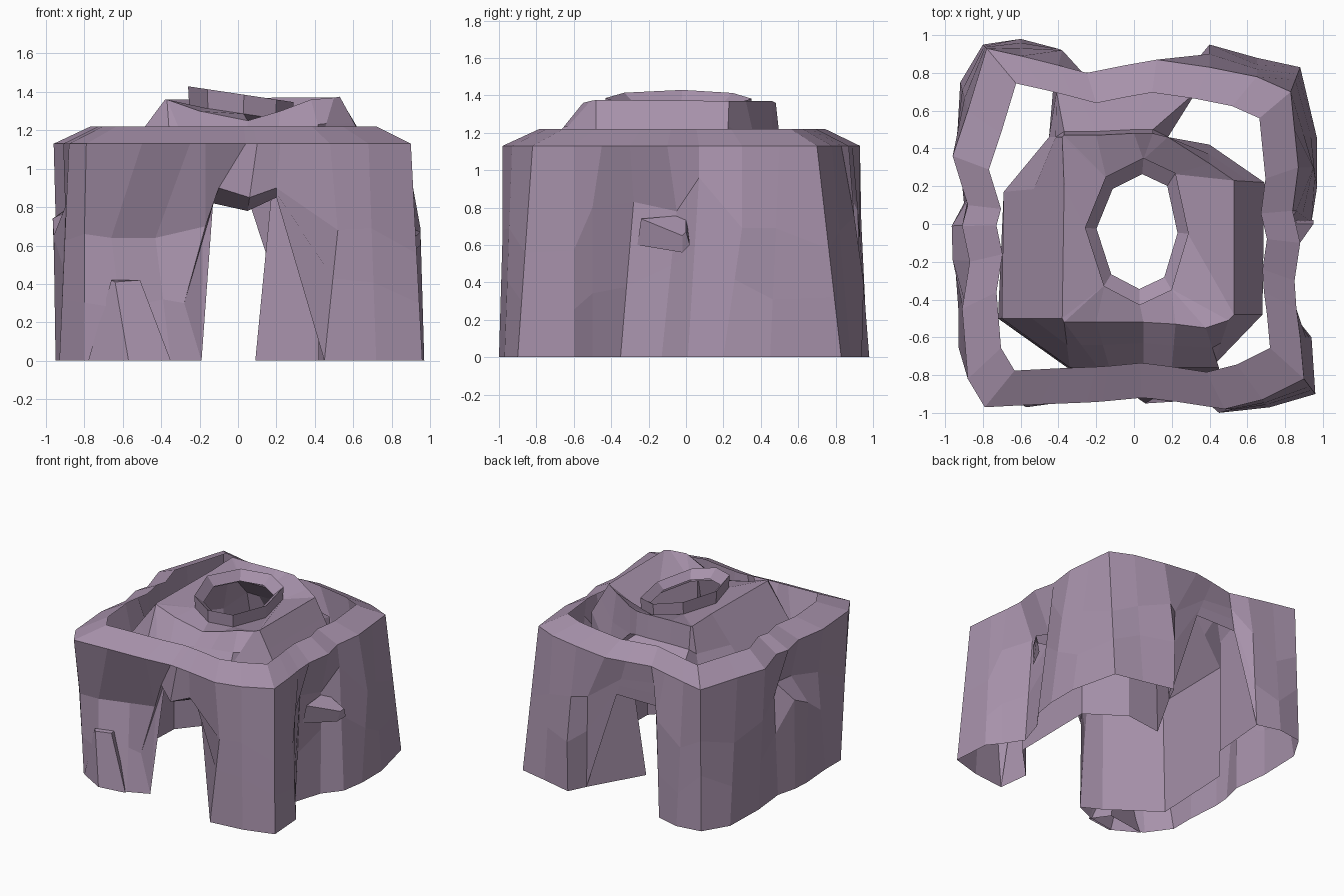
import bpy, bmesh, random
from mathutils import Vector as V
random.seed(4)

rock = bpy.data.materials.new("mauve rock")
rock.diffuse_color = (0.385, 0.285, 0.405, 1)


def make(name, rings, closed=True, cap=False):
    """Skin a sheet between rings that have equal point counts."""
    bm = bmesh.new()
    rows = [[bm.verts.new(p) for p in r] for r in rings]
    n = len(rows[0])
    for a, b in zip(rows, rows[1:]):
        for i in range(n if closed else n - 1):
            j = (i + 1) % n
            bm.faces.new((a[i], a[j], b[j], b[i]))
    if cap:
        bm.faces.new(rows[-1])
    bmesh.ops.remove_doubles(bm, verts=bm.verts, dist=0.0005)
    bmesh.ops.recalc_face_normals(bm, faces=bm.faces)
    me = bpy.data.meshes.new(name)
    bm.to_mesh(me)
    bm.free()
    me.materials.append(rock)
    ob = bpy.data.objects.new(name, me)
    bpy.context.collection.objects.link(ob)
    return ob


# Outer wall: top outline, counterclockwise from the front left corner
top = [(-.79, -.97), (-.5, -.955), (-.25, -.945), (-.17, -.94), (.04, -.92), (.1, -.925), (.22, -.94),
       (.48, -.98), (.68, -.93), (.9, -.82),
       (.88, -.6), (.86, -.45), (.85, -.3), (.88, -.1), (.84, .07), (.87, .3), (.85, .5), (.83, .7),
       (.65, .78), (.4, .83), (.12, .87), (-.05, .84), (-.25, .8), (-.4, .84), (-.6, .89), (-.78, .93),
       (-.88, .6), (-.96, .36), (-.88, .1), (-.91, -.01), (-.87, -.2), (-.91, -.45), (-.88, -.82)]
# Foot outline
foot = [(-.8, -.83), (-.58, -.96), (-.35, -.92), (-.19, -.85), (-.13, -.76), (.05, -.74), (.2, -.78),
        (.45, -1.0), (.72, -.97), (.96, -.9),
        (.94, -.6), (.86, -.5), (.76, -.35), (.83, -.13), (.94, .01), (.97, .2), (.97, .45), (.88, .83),
        (.65, .88), (.4, .94), (.33, .8), (.06, .8), (-.3, .8), (-.41, .93), (-.6, .98), (-.8, .95),
        (-.92, .75), (-.93, .4), (-.9, .11), (-.94, -.05), (-.95, -.18), (-.93, -.45), (-.93, -.65)]
# Feet that hang over the front and back doorways
arch = {4: .82, 5: .78, 6: .85, 21: .82, 22: .82}
# Ledges, overhangs and bulges half way up
ledge = {0: (-.8, -.88, .66), 1: (-.66, -.84, .64), 2: (-.43, -.77, .64), 3: (-.17, -.82, .7),
         4: (-.1, -.84, .9), 5: (.06, -.95, .85), 6: (.2, -.9, .9), 7: (.52, -.98, .68),
         11: (.86, -.5, .8), 12: (.75, -.28, .83), 13: (.78, -.05, .78), 14: (.86, .07, .96),
         15: (.95, .3, .69), 19: (.4, .9, .75), 20: (.3, .83, .75), 23: (-.38, .92, .78),
         28: (-.88, .13, .8), 29: (-.8, .0, .84), 30: (-.8, -.2, .82), 31: (-.9, -.4, .8)}
# Lower bulges and the notch in the left door jamb
bulge = {3: (-.28, -.84, .3), 19: (.4, .95, .4), 29: (-.965, -.01, .74), 30: (-.96, -.19, .65)}

base, low, mid, crest, rim = [], [], [], [], []
for i, (t, f) in enumerate(zip(top, foot)):
    b = V((*f, arch.get(i, 0)))
    c = V((*t, 1.13))
    m = V(ledge[i]) if i in ledge else b.lerp(c, random.uniform(.45, .65))
    l = V(bulge[i]) if i in bulge else b.lerp(m, random.uniform(.4, .65))
    base.append(b)
    low.append(l)
    mid.append(m)
    crest.append(c)
    rim.append(V((t[0] * .8, t[1] * .8, 1.22)))
make("outer_rock_wall", [base, low, mid, crest])
make("rim", [crest, rim])

# Inner chamber: foot x, y, z, then roof edge x, y, z
cols = [(-.19, -.85, 0, -.37, -.52, 1.36), (-.13, -.76, .82, -.2, -.52, 1.3), (.05, -.74, .78, .05, -.52, 1.25),
        (.2, -.78, .85, .22, -.53, 1.3), (.45, -1.0, 0, .38, -.55, 1.36), (.42, -.75, 0, .5, -.51, 1.37),
        (.68, -.48, 0, .53, -.48, 1.375), (.69, .22, 0, .53, .23, 1.37), (.4, .42, 0, .4, .32, 1.37),
        (.09, .38, 0, .18, .46, 1.37), (.33, .8, 0, .1, .48, 1.36), (.06, .8, .82, 0, .48, 1.36),
        (-.3, .8, .82, -.2, .47, 1.36), (-.41, .93, 0, -.37, .47, 1.36), (-.45, .46, 0, -.38, .46, 1.36),
        (-.69, .17, 0, -.37, .2, 1.36), (-.72, -.5, 0, -.38, -.5, 1.36), (-.34, -.77, 0, -.37, -.52, 1.36)]

# Eight-sided opening, and which corner each roof column runs to
octagon = [(-.26, -.02), (-.16, -.33), (.03, -.43), (.2, -.35), (.29, -.05), (.22, .27), (.05, .35), (-.15, .25)]
corner = [1, 1, 2, 3, 3, 3, 4, 5, 5, 6, 6, 6, 7, 7, 7, 0, 1, 1]


def hole_ring(k, dz):
    """The tilted opening scaled by k about its middle and raised by dz."""
    pts = []
    for o in corner:
        x, y = .02 + (octagon[o][0] - .02) * k, -.04 + (octagon[o][1] + .04) * k
        pts.append(V((x, y, 1.38 - .15 * x + dz)))
    return pts


def shoulder(i, c):
    """Upper end of the chamber wall, pulled in under the rim."""
    p = V((c[0], c[1], 1.1 if i in (2, 3, 4, 5, 6, 7) else .98 if 10 <= i <= 13 else .93))
    p.x = max(-.7, min(.69, p.x))
    p.y = max(-.76, min(.7, p.y))
    if i == 9:                          # back jamb leans outward
        p.x, p.y = .18, .46
    return p


sh = [shoulder(i, c) for i, c in enumerate(cols)]
roof = [V(c[3:]) for c in cols]
eave = []
for i, (r, s) in enumerate(zip(roof, sh)):
    if 9 < i < 14:                      # upright step at the back of the roof
        eave.append(V((r.x, r.y + .02, 1.18)))
    else:
        eave.append(r.lerp(s, .5))
make("chamber", [[V(c[:3]) for c in cols], sh, eave, roof, hole_ring(.98, -.09)])
make("roof_opening_collar", [hole_ring(k, d) for k, d in ((.98, -.09), (1, .01), (.78, -.05))])


# Small rock shards leaning on the walls: foot quad and a smaller top quad
def shard(name, foot_quad, top_quad):
    make(name, [[V(p) for p in foot_quad], [V(p) for p in top_quad]], cap=True)


shard("front_buttress",
      [(-.78, -.85, 0), (-.57, -.97, .0), (-.35, -.94, 0), (-.45, -.8, 0)],
      [(-.66, -.89, .42), (-.64, -.91, .41), (-.51, -.89, .42), (-.52, -.82, .42)])
shard("right_shard",
      [(.76, -.26, .6), (.9, -.02, .56), (.95, .02, .6), (.78, .02, .62)],
      [(.78, -.24, .74), (.93, -.02, .65), (.95, .0, .67), (.78, .0, .76)])
